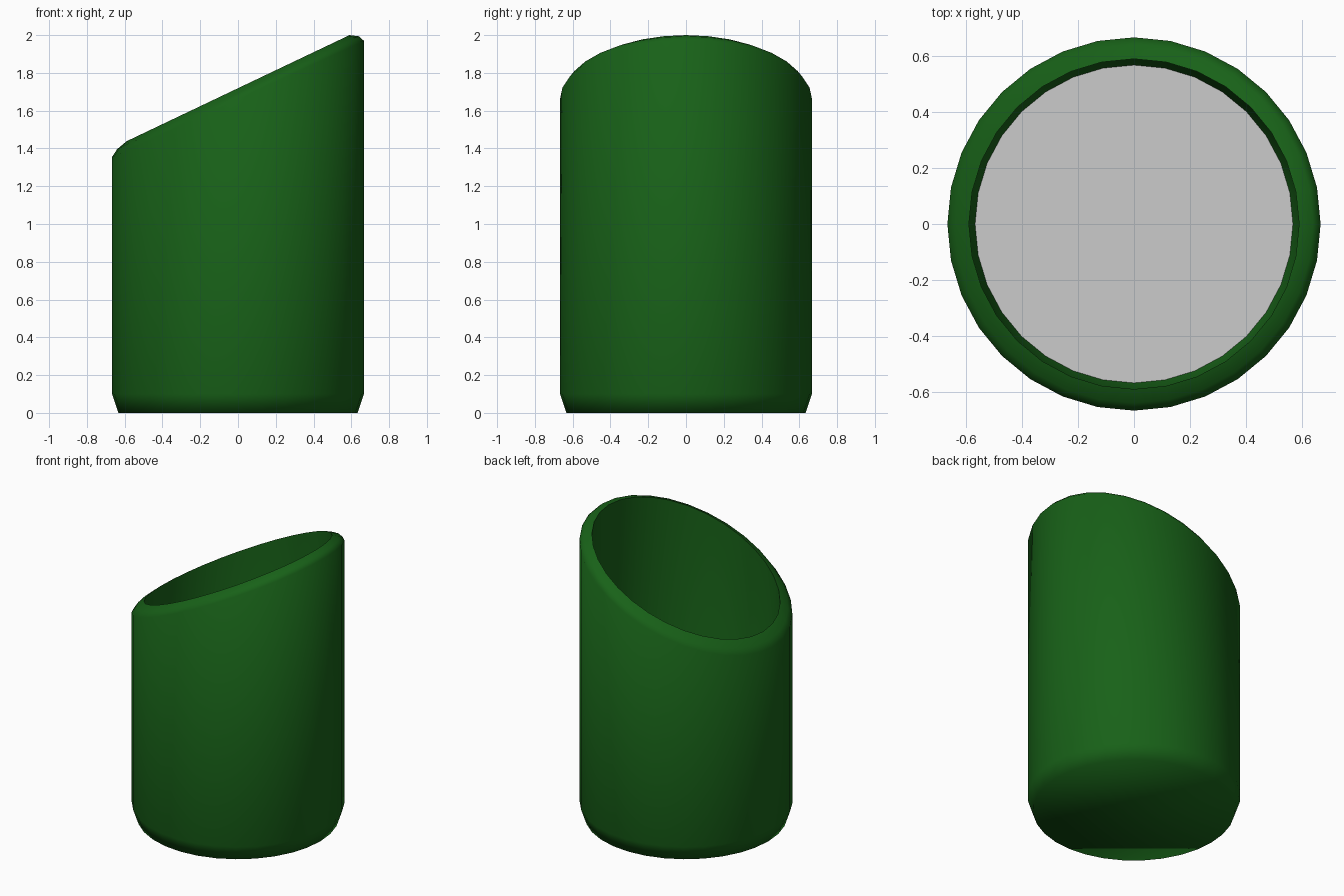
import bpy, bmesh
from math import cos, sin, pi

if "Cube" in bpy.data.objects:
    bpy.data.objects.remove(bpy.data.objects["Cube"])

SIDES = 32

# (radius, height at centre, slope along x) from outer base, over the slanted rim, to inner floor
PROFILE = [
    (0.633, 0.0, 0.0),
    (0.667, 0.10, 0.0),
    (0.667, 1.662, 0.461),   # outer lip edge
    (0.640, 1.695, 0.467),   # rounded lip
    (0.590, 1.719, 0.476),   # inner crest
    (0.592, 0.17, 0.0),
    (0.568, 0.075, 0.0),
]
CREST = 4


def ring(bm, r, z, slope):
    pts = []
    for i in range(SIDES):
        a = 2 * pi * i / SIDES
        x, y = r * cos(a), r * sin(a)
        pts.append(bm.verts.new((x, y, z + slope * x)))
    return pts


def make_object(name, bm):
    mesh = bpy.data.meshes.new(name)
    bm.to_mesh(mesh)
    bm.free()
    obj = bpy.data.objects.new(name, mesh)
    bpy.context.collection.objects.link(obj)
    return obj


# Green cup shell with closed base and slanted mouth
bm = bmesh.new()
rings = [ring(bm, *p) for p in PROFILE]
for lo, hi in zip(rings, rings[1:]):
    for i in range(SIDES):
        j = (i + 1) % SIDES
        bm.faces.new((lo[i], lo[j], hi[j], hi[i]))
bm.faces.new(list(reversed(rings[0])))
for f in bm.faces:
    f.smooth = True
for i in range(SIDES):
    edge = bm.edges.get((rings[CREST][i], rings[CREST][(i + 1) % SIDES]))
    edge.smooth = False
shell = make_object("cup_shell", bm)
green = bpy.data.materials.new("green")
green.diffuse_color = (0.009, 0.12, 0.009, 1.0)
green.use_nodes = True
green.node_tree.nodes["Principled BSDF"].inputs["Base Color"].default_value = green.diffuse_color
shell.data.materials.append(green)

# Grey inner floor
bm = bmesh.new()
bm.faces.new(ring(bm, *PROFILE[-1]))
make_object("inner_floor", bm)
